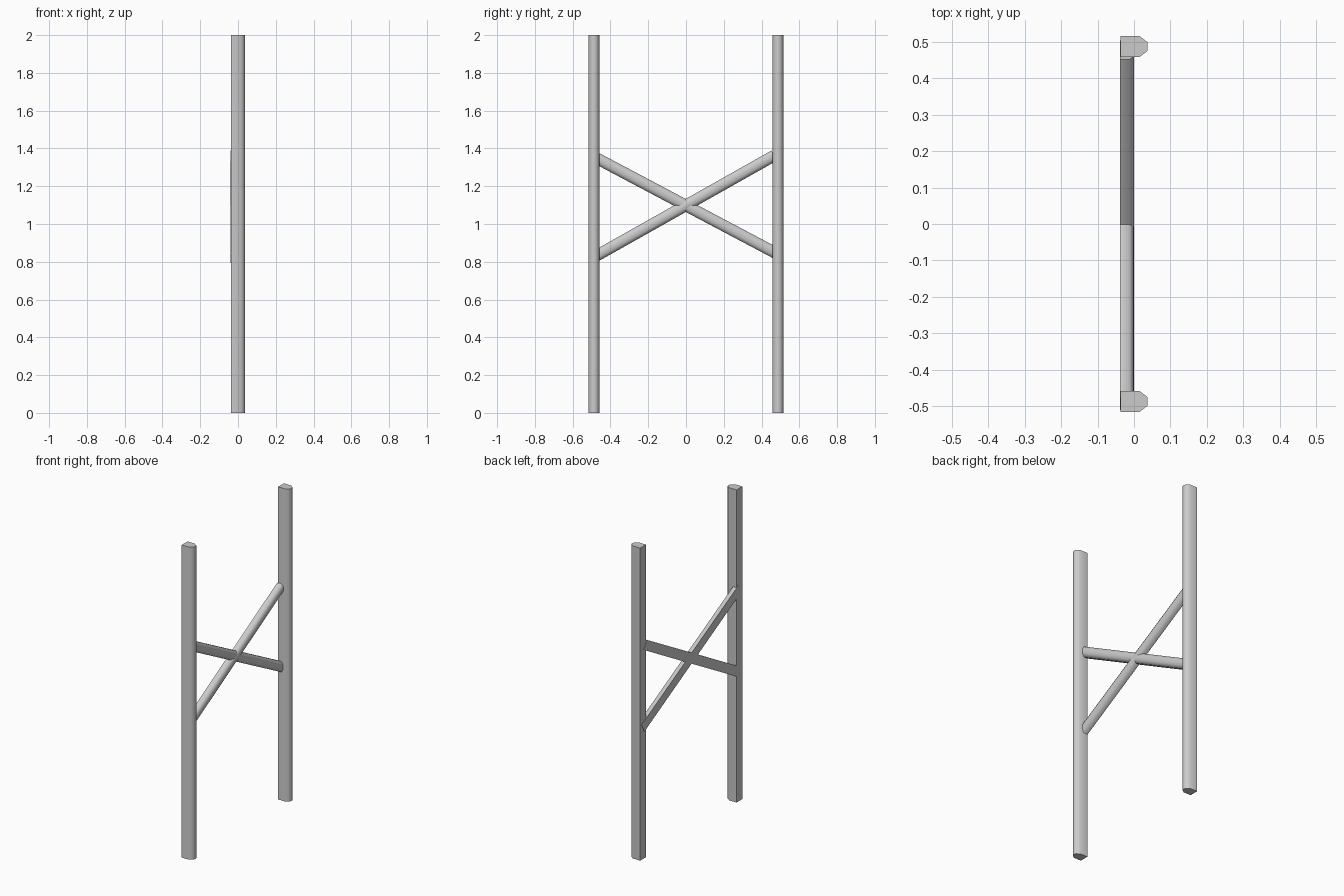
import bpy, bmesh, math
from mathutils import Vector

if "Cube" in bpy.data.objects:
    bpy.data.objects.remove(bpy.data.objects["Cube"])


def bar(name, start, end, width, x_back, x_front):
    """Bar in the YZ plane: flat back, square rear corners, chamfered front."""
    a, b = Vector(start), Vector(end)
    side = Vector((1, 0, 0)).cross((b - a).normalized())
    depth, h = x_front - x_back, width / 2
    profile = [(x_back, -h), (x_back + depth * 0.70, -h), (x_front, -h * 0.42),
               (x_front, h * 0.42), (x_back + depth * 0.70, h), (x_back, h)]
    bm = bmesh.new()
    rings = [[bm.verts.new(p + side * s + Vector((x, 0, 0))) for x, s in profile]
             for p in (a, b)]
    for i in range(6):
        j = (i + 1) % 6
        bm.faces.new((rings[0][i], rings[0][j], rings[1][j], rings[1][i]))
    for ring in rings:
        bm.faces.new(ring)
    bmesh.ops.recalc_face_normals(bm, faces=bm.faces)
    mesh = bpy.data.meshes.new(name)
    bm.to_mesh(mesh)
    bm.free()
    obj = bpy.data.objects.new(name, mesh)
    bpy.context.collection.objects.link(obj)
    bpy.ops.object.select_all(action='DESELECT')
    obj.select_set(True)
    bpy.context.view_layer.objects.active = obj
    bpy.ops.object.shade_smooth_by_angle(angle=math.radians(60))
    return obj


# Upright posts
for label, y in (("front_post", -0.487), ("back_post", 0.487)):
    bar(label, (0, y, 0), (0, y, 2), 0.058, -0.037, 0.037)

# Crossed diagonal braces, set towards the flat back of the posts
bar("rising_brace", (0, -0.495, 0.82), (0, 0.467, 1.362), 0.061, -0.039, 0.0)
bar("falling_brace", (0, -0.49, 1.357), (0, 0.49, 0.838), 0.061, -0.039, -0.001)
